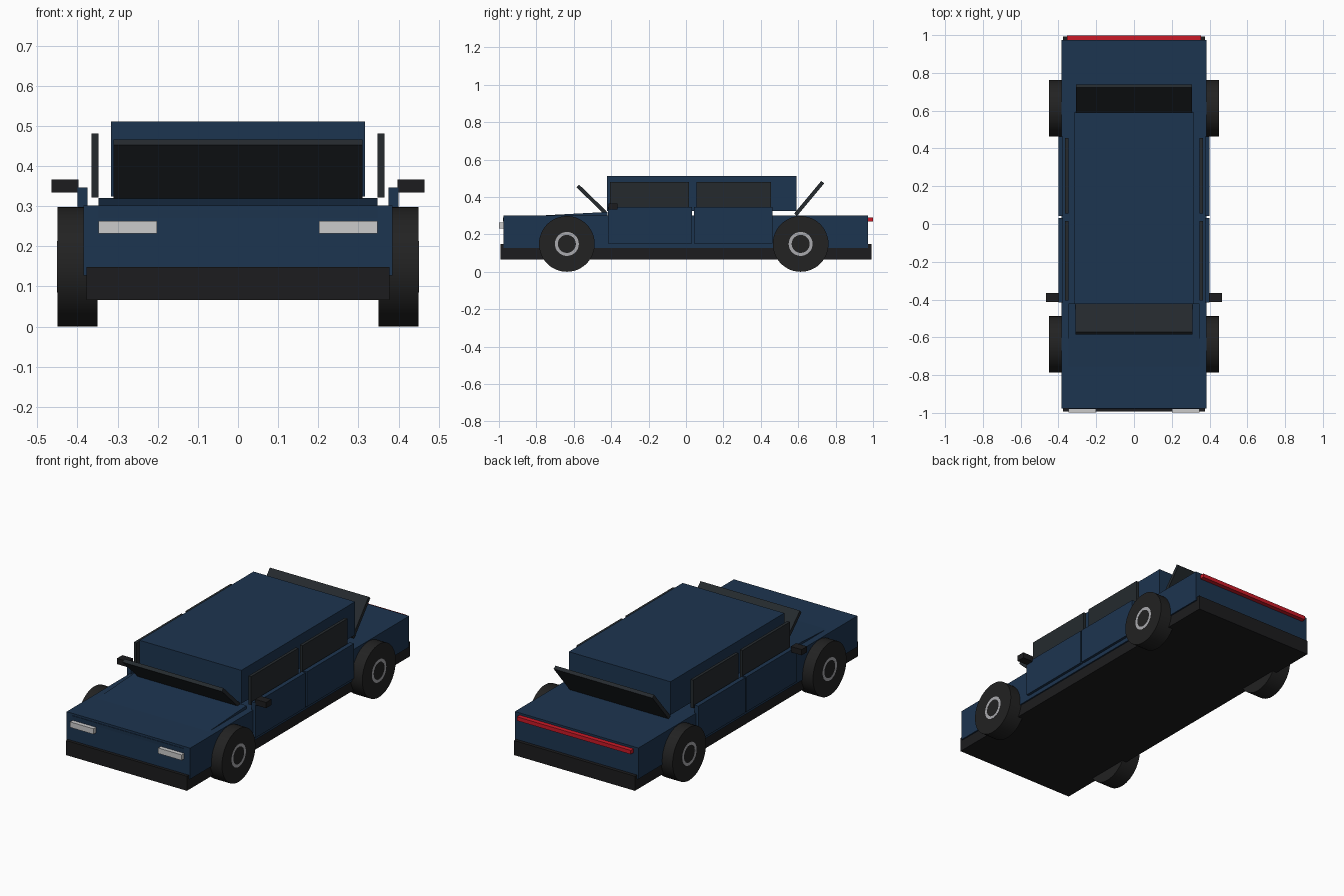
import bpy, bmesh, math

if "Cube" in bpy.data.objects:
    bpy.data.objects.remove(bpy.data.objects["Cube"])


def material(name, color):
    m = bpy.data.materials.new(name)
    m.diffuse_color = (*color, 1)
    m.use_nodes = True
    m.node_tree.nodes["Principled BSDF"].inputs["Base Color"].default_value = m.diffuse_color
    return m


BLUE = material("blue paint", (0.012, 0.035, 0.08))
BLACK = material("black trim", (0.012, 0.012, 0.013))
GLASS = material("dark glass", (0.018, 0.023, 0.027))
RUBBER = material("rubber", (0.016, 0.016, 0.016))
RED = material("red lamp", (0.6, 0.01, 0.02))
LAMP = material("pale lamp", (0.55, 0.55, 0.53))
METAL = material("rim metal", (0.4, 0.4, 0.42))


def finish(name, bm, mat):
    bmesh.ops.recalc_face_normals(bm, faces=bm.faces)
    me = bpy.data.meshes.new(name)
    bm.to_mesh(me)
    bm.free()
    me.materials.append(mat)
    ob = bpy.data.objects.new(name, me)
    bpy.context.collection.objects.link(ob)
    return ob


def box(name, x, y, z, mat):
    """Box from (min, max) ranges."""
    bm = bmesh.new()
    bmesh.ops.create_cube(bm, size=1)
    for v in bm.verts:
        v.co = [r[0] if c < 0 else r[1] for c, r in zip(v.co, (x, y, z))]
    return finish(name, bm, mat)


def plate(name, half_width, a, b, thick, mat):
    """Tilted plate whose centre line runs from a to b in (y, z)."""
    dy, dz = b[0] - a[0], b[1] - a[1]
    n = math.hypot(dy, dz)
    oy, oz = -dz / n * thick / 2, dy / n * thick / 2
    pts = [(a[0] + oy, a[1] + oz), (b[0] + oy, b[1] + oz),
           (b[0] - oy, b[1] - oz), (a[0] - oy, a[1] - oz)]
    bm = bmesh.new()
    rows = [[bm.verts.new((x, *p)) for p in pts] for x in (-half_width, half_width)]
    bm.faces.new(rows[0])
    bm.faces.new(rows[1])
    for i in range(4):
        j = (i + 1) % 4
        bm.faces.new((rows[0][i], rows[0][j], rows[1][j], rows[1][i]))
    return finish(name, bm, mat)


def smooth(ob):
    bpy.ops.object.select_all(action='DESELECT')
    bpy.context.view_layer.objects.active = ob
    ob.select_set(True)
    bpy.ops.object.shade_smooth_by_angle(angle=math.radians(30))


# body
box("chassis_skirt", (-0.377, 0.377), (-0.993, 0.993), (0.066, 0.148), BLACK)
box("main_body", (-0.385, 0.385), (-0.976, 0.974), (0.127, 0.302), BLUE)
plate("hood", 0.348, (-0.978, 0.28), (-0.42, 0.31), 0.02, BLUE)
box("cabin", (-0.317, 0.317), (-0.423, 0.591), (0.324, 0.511), BLUE)

# front and rear glass
plate("windshield", 0.31, (-0.43, 0.315), (-0.579, 0.459), 0.02, GLASS)
plate("rear_window", 0.308, (0.586, 0.305), (0.731, 0.479), 0.02, GLASS)

# tail light bar
box("tail_light", (-0.355, 0.355), (0.965, 0.999), (0.268, 0.29), RED)

for s, side in ((-1, "left"), (1, "right")):
    def span(a, b):
        return tuple(sorted((s * a, s * b)))

    # doors and side windows
    for end, door_y, win_y in (("front", (-0.416, 0.032), (-0.405, 0.017)),
                               ("rear", (0.042, 0.462), (0.055, 0.455))):
        box(f"{end}_door_{side}", span(0.375, 0.4), door_y, (0.15, 0.347), BLUE)
        box(f"{end}_side_window_{side}", span(0.348, 0.365), win_y, (0.322, 0.481), GLASS)

    # mirrors and headlights
    box(f"mirror_{side}", span(0.397, 0.465), (-0.414, -0.366), (0.334, 0.366), BLACK)
    box(f"headlight_{side}", span(0.202, 0.348), (-0.999, -0.965), (0.232, 0.263), LAMP)

    # wheels with a flush rim ring
    for end, y in (("front", -0.637), ("rear", 0.613)):
        bm = bmesh.new()
        bmesh.ops.create_cone(bm, cap_ends=True, segments=48,
                              radius1=0.149, radius2=0.149, depth=0.1)
        w = finish(f"{end}_wheel_{side}", bm, RUBBER)
        bm = bmesh.new()
        n = 40
        ring = []
        for i in range(n):
            t = 2 * math.pi * i / n
            ring.append([bm.verts.new((r * math.cos(t), r * math.sin(t), z))
                         for r, z in ((0.048, 0.04), (0.048, 0.0505), (0.064, 0.0505), (0.064, 0.04))])
        for i in range(n):
            a, b = ring[i], ring[(i + 1) % n]
            for k in range(4):
                bm.faces.new((a[k], b[k], b[(k + 1) % 4], a[(k + 1) % 4]))
        rim = finish(f"{end}_rim_{side}", bm, METAL)
        for ob in (w, rim):
            ob.rotation_euler = (0, s * math.pi / 2, 0)
            ob.location = (s * 0.4, y, 0.149)
            smooth(ob)
